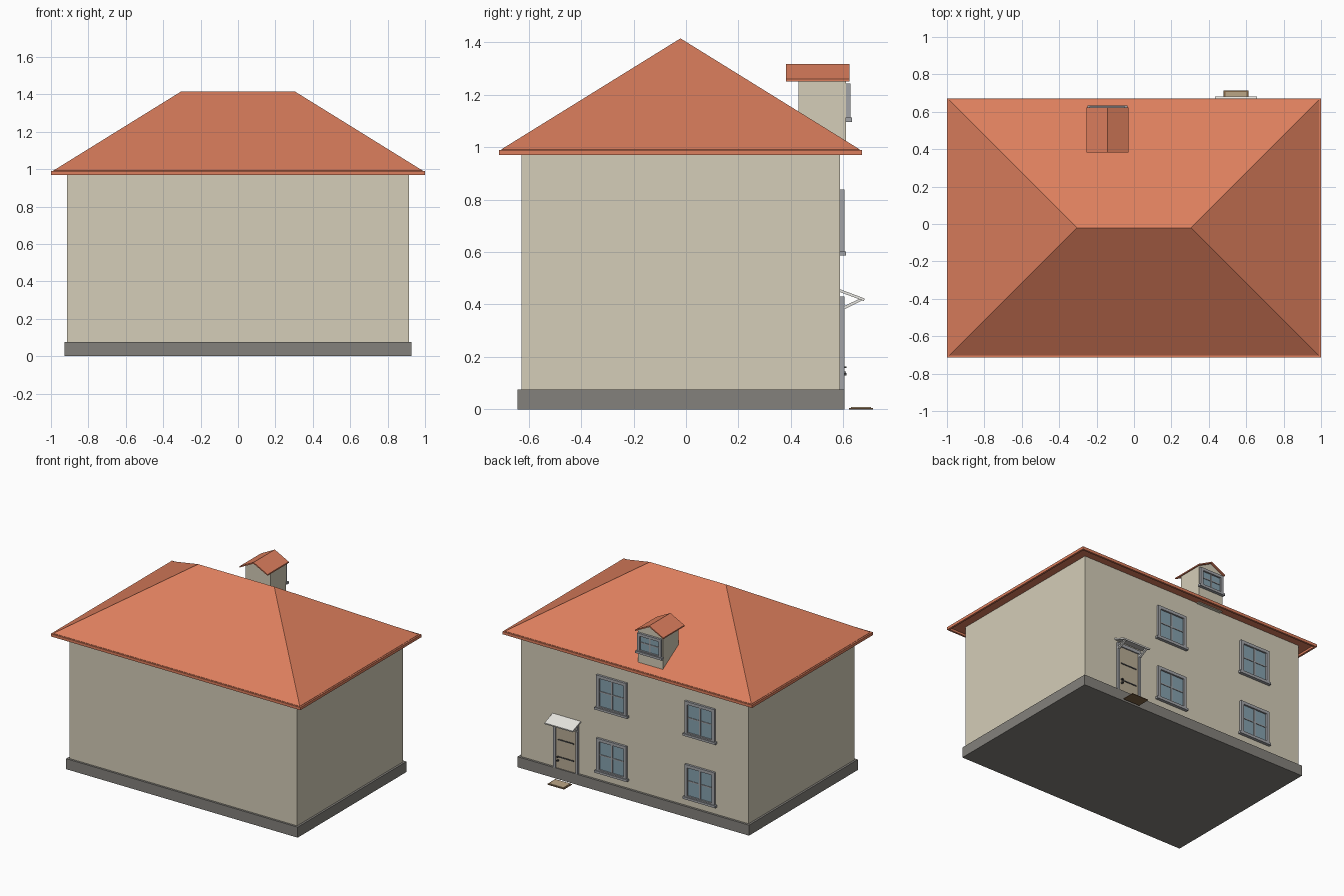
import bpy, bmesh

if "Cube" in bpy.data.objects:
    bpy.data.objects.remove(bpy.data.objects["Cube"])

def mat(name, r, g, b):
    m = bpy.data.materials.new(name)
    m.diffuse_color = (r, g, b, 1)
    m.use_nodes = True
    m.node_tree.nodes["Principled BSDF"].inputs["Base Color"].default_value = m.diffuse_color
    return m

WALL = mat("plaster", 0.66, 0.61, 0.48)
TILE = mat("roof_tile", 0.72, 0.21, 0.11)
STONE = mat("plinth_stone", 0.23, 0.22, 0.20)
FRAME = mat("frame_grey", 0.36, 0.37, 0.39)
GLASS = mat("glass", 0.24, 0.36, 0.43)
WOOD = mat("door_wood", 0.48, 0.41, 0.30)
MATC = mat("doormat", 0.50, 0.38, 0.24)
EDGE = mat("doormat_edge", 0.22, 0.13, 0.06)
WHITE = mat("canopy_white", 0.80, 0.79, 0.75)
DARK = mat("dark_metal", 0.06, 0.06, 0.06)

def obj(name, verts, faces, m):
    me = bpy.data.meshes.new(name)
    me.from_pydata(verts, [], faces)
    bm = bmesh.new()
    bm.from_mesh(me)
    bmesh.ops.recalc_face_normals(bm, faces=bm.faces)
    bm.to_mesh(me)
    bm.free()
    me.materials.append(m)
    o = bpy.data.objects.new(name, me)
    bpy.context.collection.objects.link(o)
    return o

def box(name, x, y, z, m):
    v = [(a, b, c) for a in x for b in y for c in z]
    f = [(0, 1, 3, 2), (4, 5, 7, 6), (0, 1, 5, 4), (2, 3, 7, 6), (0, 2, 6, 4), (1, 3, 7, 5)]
    return obj(name, v, f, m)

def prism(name, profile, axis, lo, hi, m):
    """Extrude a 2D profile along x (profile is y,z) or y (profile is x,z)."""
    n = len(profile)
    put = (lambda p, t: (t, p[0], p[1])) if axis == 'x' else (lambda p, t: (p[0], t, p[1]))
    v = [put(p, t) for t in (lo, hi) for p in profile]
    f = [tuple(range(n)), tuple(range(n, 2 * n))]
    f += [(i, (i + 1) % n, n + (i + 1) % n, n + i) for i in range(n)]
    return obj(name, v, f, m)

def window(name, cx, z0, z1, w, y, fr=0.022, d=0.016):
    """Framed window with glass, glazing bars and sill, on a wall facing +y."""
    x0, x1 = cx - w / 2, cx + w / 2
    cz = (z0 + z1) / 2 + 0.004
    box(name + "_glass", (x0 + fr, x1 - fr), (y - 0.002, y + 0.004), (z0 + fr, z1 - fr), GLASS)
    for s, a, b in (("left", x0, x0 + fr), ("right", x1 - fr, x1)):
        box(f"{name}_jamb_{s}", (a, b), (y - 0.002, y + d), (z0, z1), FRAME)
    box(name + "_head", (x0 + fr, x1 - fr), (y - 0.002, y + d), (z1 - fr, z1), FRAME)
    box(name + "_rail", (x0 + fr, x1 - fr), (y - 0.002, y + d), (z0, z0 + fr), FRAME)
    box(name + "_mullion", (cx - 0.006, cx + 0.006), (y, y + 0.009), (z0 + fr, z1 - fr), FRAME)
    box(name + "_bar", (x0 + fr, x1 - fr), (y, y + 0.008), (cz - 0.004, cz + 0.004), FRAME)
    box(name + "_sill", (x0 - 0.011, x1 + 0.011), (y - 0.002, y + d + 0.006), (z0 - 0.003, z0 + 0.013), FRAME)

# plinth and walls
box("plinth", (-0.928, 0.928), (-0.642, 0.604), (0, 0.076), STONE)
box("walls", (-0.913, 0.913), (-0.627, 0.588), (0.07, 0.985), WALL)

# hipped roof
YC = -0.021
X, Y, R = 0.988, 0.683, 0.305
obj("hip_roof",
    [(-X, YC - Y, 0.985), (X, YC - Y, 0.985), (X, YC + Y, 0.985), (-X, YC + Y, 0.985),
     (-X, YC - Y, 0.992), (X, YC - Y, 0.992), (X, YC + Y, 0.992), (-X, YC + Y, 0.992),
     (-R, YC, 1.415), (R, YC, 1.415)],
    [(0, 1, 2, 3), (0, 1, 5, 4), (1, 2, 6, 5), (2, 3, 7, 6), (3, 0, 4, 7),
     (4, 5, 9, 8), (5, 6, 9), (6, 7, 8, 9), (7, 4, 8)], TILE)

# eaves fascia around the roof edge
for s, n in ((-1, "a"), (1, "b")):
    xs = sorted((s * 0.986, s * 1.0))
    box("fascia_side_" + n, xs, (YC - 0.693, YC + 0.693), (0.97, 0.99), TILE)
    ys = sorted((YC + s * 0.679, YC + s * 0.693))
    box("fascia_long_" + n, (-0.986, 0.986), ys, (0.97, 0.99), TILE)

# windows of the two storeys
for cx, side in ((0.178, "left"), (-0.53, "right")):
    for z, level in ((0.132, "lower"), (0.59, "upper")):
        window(f"window_{level}_{side}", cx, z, z + 0.248, 0.24, 0.588)

# dormer: body with gable, folded roof sheet, window
DX = -0.142
prism("dormer_body", [(DX - 0.1, 0.98), (DX + 0.1, 0.98), (DX + 0.1, 1.255), (DX, 1.306), (DX - 0.1, 1.255)],
      'y', 0.43, 0.611, WALL)
prism("dormer_roof", [(DX - 0.112, 1.251), (DX, 1.308), (DX + 0.112, 1.251),
                      (DX + 0.112, 1.26), (DX, 1.318), (DX - 0.112, 1.26)], 'y', 0.381, 0.624, TILE)
window("dormer_window", DX, 1.1, 1.243, 0.19, 0.611, fr=0.02)

# door with casing, rails and handle
CX = 0.545
box("door", (CX - 0.083, CX + 0.083), (0.58, 0.596), (0.076, 0.41), WOOD)
for s, n in ((-1, "right"), (1, "left")):
    box("door_casing_" + n, sorted((CX + s * 0.08, CX + s * 0.1)), (0.58, 0.604), (0.076, 0.43), FRAME)
box("door_casing_top", (CX - 0.08, CX + 0.08), (0.58, 0.604), (0.405, 0.43), FRAME)
box("door_rail_upper", (CX - 0.065, CX + 0.065), (0.595, 0.6), (0.28, 0.288), DARK)
box("door_rail_lower", (CX - 0.065, CX + 0.065), (0.595, 0.6), (0.155, 0.163), DARK)
box("door_handle", (CX + 0.055, CX + 0.068), (0.595, 0.613), (0.13, 0.138), DARK)
box("door_handle_top", (CX + 0.055, CX + 0.068), (0.595, 0.613), (0.158, 0.163), DARK)

# sloping canopy on two braces
prism("canopy", [(0.588, 0.447), (0.679, 0.413), (0.681, 0.423), (0.588, 0.458)],
      'x', CX - 0.113, CX + 0.113, WHITE)
for s, n in ((-1, "right"), (1, "left")):
    a = CX + s * 0.09
    prism("canopy_brace_" + n, [(0.6, 0.38), (0.6, 0.392), (0.66, 0.421), (0.674, 0.416)],
          'x', a - 0.008, a + 0.008, WHITE)

# doormat
box("doormat_edge", (0.478, 0.612), (0.622, 0.714), (0, 0.005), EDGE)
box("doormat", (0.488, 0.602), (0.63, 0.706), (0.001, 0.008), MATC)
